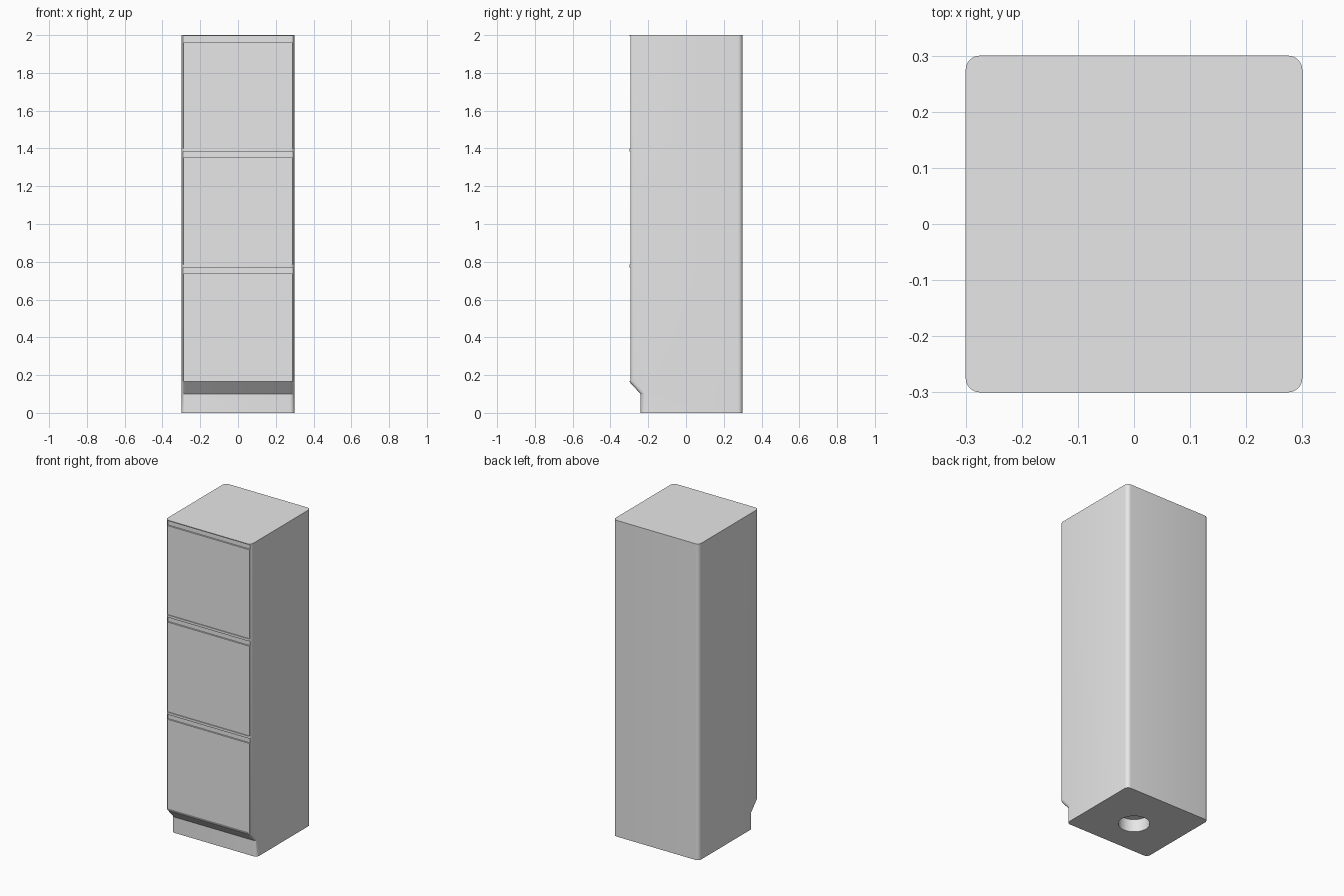
import bpy, bmesh, math

default = bpy.data.objects.get("Cube")
if default:
    bpy.data.objects.remove(default, do_unlink=True)

grey = bpy.data.materials.new("light_grey")
grey.use_nodes = True
GREY = (0.8, 0.8, 0.8, 1)
grey.diffuse_color = GREY
grey.node_tree.nodes["Principled BSDF"].inputs["Base Color"].default_value = GREY


def make_object(name, bm):
    mesh = bpy.data.meshes.new(name)
    bmesh.ops.recalc_face_normals(bm, faces=bm.faces[:])
    bm.to_mesh(mesh)
    bm.free()
    ob = bpy.data.objects.new(name, mesh)
    mesh.materials.append(grey)
    bpy.context.scene.collection.objects.link(ob)
    return ob


def box(name, x, y0, y1, z0, z1):
    bm = bmesh.new()
    bmesh.ops.create_cube(bm, size=1)
    for v in bm.verts:
        v.co.x *= 2 * x
        v.co.y = y1 if v.co.y > 0 else y0
        v.co.z = z1 if v.co.z > 0 else z0
    return make_object(name, bm)


def cut(target, cutter):
    cutter.hide_render = True
    mod = target.modifiers.new("cut", 'BOOLEAN')
    mod.operation = 'DIFFERENCE'
    mod.solver = 'EXACT'
    mod.object = cutter
    bpy.context.view_layer.objects.active = target
    bpy.ops.object.modifier_apply(modifier=mod.name)
    bpy.data.objects.remove(cutter, do_unlink=True)


# Cabinet body: side profile with a toe kick, extruded across the width
profile = [(0.3, 0), (0.3, 2), (-0.3, 2), (-0.3, 0.165), (-0.24, 0.1), (-0.24, 0)]
bm = bmesh.new()
face = bm.faces.new([bm.verts.new((-0.3, y, z)) for y, z in profile])
side = bmesh.ops.extrude_face_region(bm, geom=[face])
for v in side["geom"]:
    if isinstance(v, bmesh.types.BMVert):
        v.co.x = 0.3

# Round the four upright corners, following the toe kick slope
upright = [e for e in bm.edges
           if abs(e.verts[0].co.x - e.verts[1].co.x) < 0.001
           and abs(e.verts[0].co.z - e.verts[1].co.z) > 0.01]
bmesh.ops.bevel(bm, geom=upright, offset=0.025, segments=6, profile=0.5,
                affect='EDGES', clamp_overlap=True)
body = make_object("cabinet_body", bm)

# Three shallow drawer bays, each with a finger gap above its front
FRONT, PANEL, GAP = -0.3, -0.295, -0.285
HALF = 0.29
for i, (low, high) in enumerate([(0.17, 0.77), (0.785, 1.385), (1.4, 1.995)]):
    cut(body, box("bay_cutter", HALF, -0.4, GAP, low, high))
    box(f"drawer_front_{i + 1}", HALF - 0.002, PANEL, GAP + 0.005, low,
        high - 0.033)

# Round socket in the underside
bm = bmesh.new()
bmesh.ops.create_cone(bm, cap_ends=True, segments=48, radius1=0.09,
                      radius2=0.09, depth=0.16)
cut(body, make_object("socket_cutter", bm))

# Smooth the rounded corners and keep the rest crisp
bpy.ops.object.select_all(action='DESELECT')
body.select_set(True)
bpy.context.view_layer.objects.active = body
bpy.ops.object.shade_smooth_by_angle(angle=math.radians(30))
